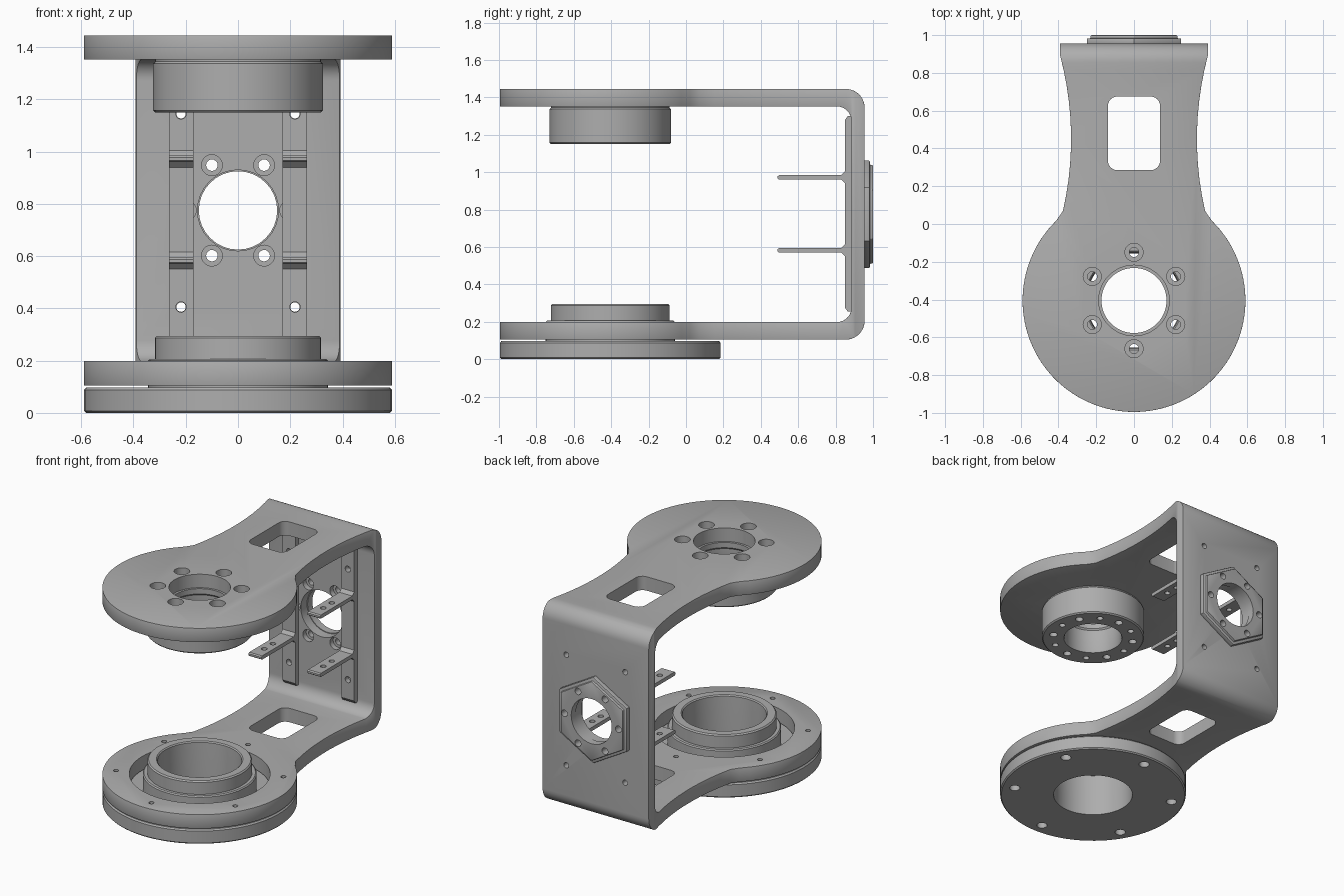
import bpy, bmesh
from math import sin, cos, pi, radians
from mathutils import Matrix, Vector

old = bpy.data.objects.get("Cube")
if old:
    bpy.data.objects.remove(old, do_unlink=True)

metal = bpy.data.materials.new("grey_metal")
metal.use_nodes = True
grey = (0.42, 0.42, 0.42, 1)
metal.diffuse_color = grey
metal.node_tree.nodes["Principled BSDF"].inputs["Base Color"].default_value = grey

DISC_Y = -0.405    # axis of the round plates
HUB_Z = 0.775      # height of the rear hub
PLACE = {"X": lambda a, b, c: (c, a, b),
         "Y": lambda a, b, c: (a, c, b),
         "Z": lambda a, b, c: (a, b, c)}


def finish(name, bm):
    bmesh.ops.recalc_face_normals(bm, faces=bm.faces)
    me = bpy.data.meshes.new(name)
    bm.to_mesh(me)
    bm.free()
    me.materials.append(metal)
    ob = bpy.data.objects.new(name, me)
    bpy.context.collection.objects.link(ob)
    return ob


def add_prism(bm, pts, axis, lo, hi):
    rings = [[bm.verts.new(PLACE[axis](a, b, c)) for a, b in pts] for c in (lo, hi)]
    bm.faces.new(rings[0])
    bm.faces.new(rings[1])
    n = len(pts)
    for i in range(n):
        j = (i + 1) % n
        bm.faces.new((rings[0][i], rings[0][j], rings[1][j], rings[1][i]))


def prism(name, pts, axis, lo, hi):
    bm = bmesh.new()
    add_prism(bm, pts, axis, lo, hi)
    return finish(name, bm)


def arc(cx, cy, r, start, end, n):
    angles = [radians(start + (end - start) * i / n) for i in range(n + 1)]
    return [(cx + r * cos(t), cy + r * sin(t)) for t in angles]


def circle(cx, cy, r, n=32):
    return arc(cx, cy, r, 0, 360, n)[:-1]


def ring_points(cx, cy, r, n, start):
    return arc(cx, cy, r, start, start + 360, n)[:-1]


def rounded_rect(x0, x1, y0, y1, r):
    return (arc(x1 - r, y1 - r, r, 0, 90, 6) + arc(x0 + r, y1 - r, r, 90, 180, 6)
            + arc(x0 + r, y0 + r, r, 180, 270, 6) + arc(x1 - r, y0 + r, r, 270, 360, 6))


def lathe(name, profile, n=96):
    bm = bmesh.new()
    rows = [[bm.verts.new((r * cos(2 * pi * i / n), DISC_Y + r * sin(2 * pi * i / n), z))
             for r, z in profile] for i in range(n)]
    m = len(profile)
    for i in range(n):
        a, b = rows[i], rows[(i + 1) % n]
        for k in range(m):
            q = (k + 1) % m
            bm.faces.new((a[k], a[q], b[q], b[k]))
    return finish(name, bm)


def apply_mod(ob, kind, **settings):
    mod = ob.modifiers.new(kind.title(), kind)
    for key, value in settings.items():
        setattr(mod, key, value)
    bpy.context.view_layer.objects.active = ob
    bpy.ops.object.modifier_apply(modifier=mod.name)


def boolean(ob, tool, operation="DIFFERENCE"):
    tool.hide_render = True
    apply_mod(ob, "BOOLEAN", operation=operation, solver="EXACT", object=tool)
    bpy.data.objects.remove(tool, do_unlink=True)


def cut(ob, outlines, axis, lo, hi):
    bm = bmesh.new()
    for pts in outlines:
        add_prism(bm, pts, axis, lo, hi)
    boolean(ob, finish("cutter", bm))


def bevel(ob, width):
    apply_mod(ob, "BEVEL", width=width, segments=2, limit_method="ANGLE",
              angle_limit=radians(40))


def drill(centres, r, n=20):
    return [circle(x, y, r, n) for x, y in centres]


# C-shaped bracket: side profile intersected with the plan outline
side = [(-1.1, 0.105)] + arc(0.855, 0.205, 0.1, -90, 0, 10)
side += arc(0.855, 1.345, 0.1, 0, 90, 10) + [(-1.1, 1.445), (-1.1, 1.352)]
side += arc(0.805, 1.272, 0.08, 90, 0, 10) + arc(0.805, 0.278, 0.08, 0, -90, 10)
side += [(-1.1, 0.198)]
bracket = prism("c_bracket", side, "X", -0.7, 0.7)

neck = [(0.333 + 0.06 * ((y - 0.45) / 0.45) ** 2, y)
        for y in [0.07 + 0.083 * i for i in range(11)]]
flank = [(0.41, 0.02)] + neck + [(0.393, 1.1)]
plan = arc(0, DISC_Y, 0.59, -220, 40, 72) + flank + [(-x, y) for x, y in reversed(flank)]
boolean(bracket, prism("plan_cutter", plan, "Z", -0.2, 1.7), "INTERSECT")
bevel(bracket, 0.008)

# Bracket openings: windows, bores and screw holes
bolts = ring_points(0, DISC_Y, 0.255, 6, 90)
rim_bolts = ring_points(0, DISC_Y, 0.51, 6, 90)
hub_bolts = ring_points(0, HUB_Z, 0.2, 6, 0)
corner_bolts = [(x, z) for x in (-0.218, 0.218) for z in (0.405, 1.145)]
cut(bracket, [rounded_rect(-0.138, 0.138, 0.285, 0.675, 0.05)], "Z", -0.1, 1.6)
cut(bracket, [circle(0, DISC_Y, 0.187, 48)] + drill(bolts, 0.025), "Z", 1.2, 1.6)
cut(bracket, drill(bolts, 0.048, 24), "Z", 1.385, 1.6)
cut(bracket, [circle(0, DISC_Y, 0.427, 72)] + drill(rim_bolts, 0.016), "Z", 0.05, 0.3)
cut(bracket, [circle(0, HUB_Z, 0.155)] + drill(hub_bolts, 0.022)
    + drill(corner_bolts, 0.018), "Y", 0.7, 1.1)
cut(bracket, drill(hub_bolts, 0.04), "Y", 0.7, 0.92)

# Base disc with raised collar
base = lathe("base_disc_with_collar", [
    (0.25, 0), (0.582, 0), (0.59, 0.008), (0.59, 0.088), (0.582, 0.097), (0.345, 0.097),
    (0.345, 0.2), (0.338, 0.207), (0.318, 0.207), (0.318, 0.287), (0.31, 0.295),
    (0.262, 0.295), (0.255, 0.288), (0.25, 0.1)])
cut(base, drill(ring_points(0, DISC_Y, 0.505, 6, 90), 0.033), "Z", -0.1, 0.06)

# Boss hanging under the top plate
boss = lathe("upper_boss", [
    (0.185, 1.15), (0.317, 1.15), (0.325, 1.158), (0.325, 1.337), (0.317, 1.345),
    (0.317, 1.355), (0.172, 1.355), (0.172, 1.32), (0.18, 1.31), (0.18, 1.16)])
cut(boss, drill(bolts, 0.025), "Z", 1.0, 1.5)
cut(boss, drill(ring_points(0, DISC_Y, 0.255, 6, 60), 0.02), "Z", 1.0, 1.25)

# Hexagonal hub plate on the back
hub = prism("hexagon_hub", ring_points(0, HUB_Z, 0.288, 6, 90), "Y", 0.95, 0.983)
step = prism("hub_step", ring_points(0, HUB_Z, 0.265, 6, 90), "Y", 0.96, 1.0)
boolean(hub, step, "UNION")
bevel(hub, 0.005)
cut(hub, [circle(0, HUB_Z, 0.15)] + drill(hub_bolts, 0.022), "Y", 0.8, 1.1)

# Inner rails, each with two forward arms
comb = [(0.888, 1.3), (0.888, 0.255), (0.865, 0.255), (0.85, 0.275)]
for z in (0.57, 0.96):
    comb += [(0.85, z - 0.02), (0.83, z), (0.498, z), (0.49, z + 0.006),
             (0.49, z + 0.018), (0.498, z + 0.025), (0.83, z + 0.025), (0.85, z + 0.045)]
comb += [(0.85, 1.28), (0.865, 1.3)]
parts = [bracket, base, boss, hub]
for label, s in (("left", 1), ("right", -1)):
    rail = prism(label + "_rail", comb, "X", *sorted((0.17 * s, 0.265 * s)))
    cut(rail, drill([(0.218 * s, 0.405), (0.218 * s, 1.145)], 0.02), "Y", 0.7, 1.0)
    cut(rail, drill([(0.218 * s, 0.59), (0.218 * s, 0.68)], 0.018), "Z", 0.4, 1.15)
    parts.append(rail)

# Smooth curved walls while keeping sharp edges
bpy.ops.object.select_all(action="DESELECT")
for ob in parts:
    ob.select_set(True)
bpy.context.view_layer.objects.active = bracket
bpy.ops.object.shade_smooth_by_angle(angle=radians(30))
